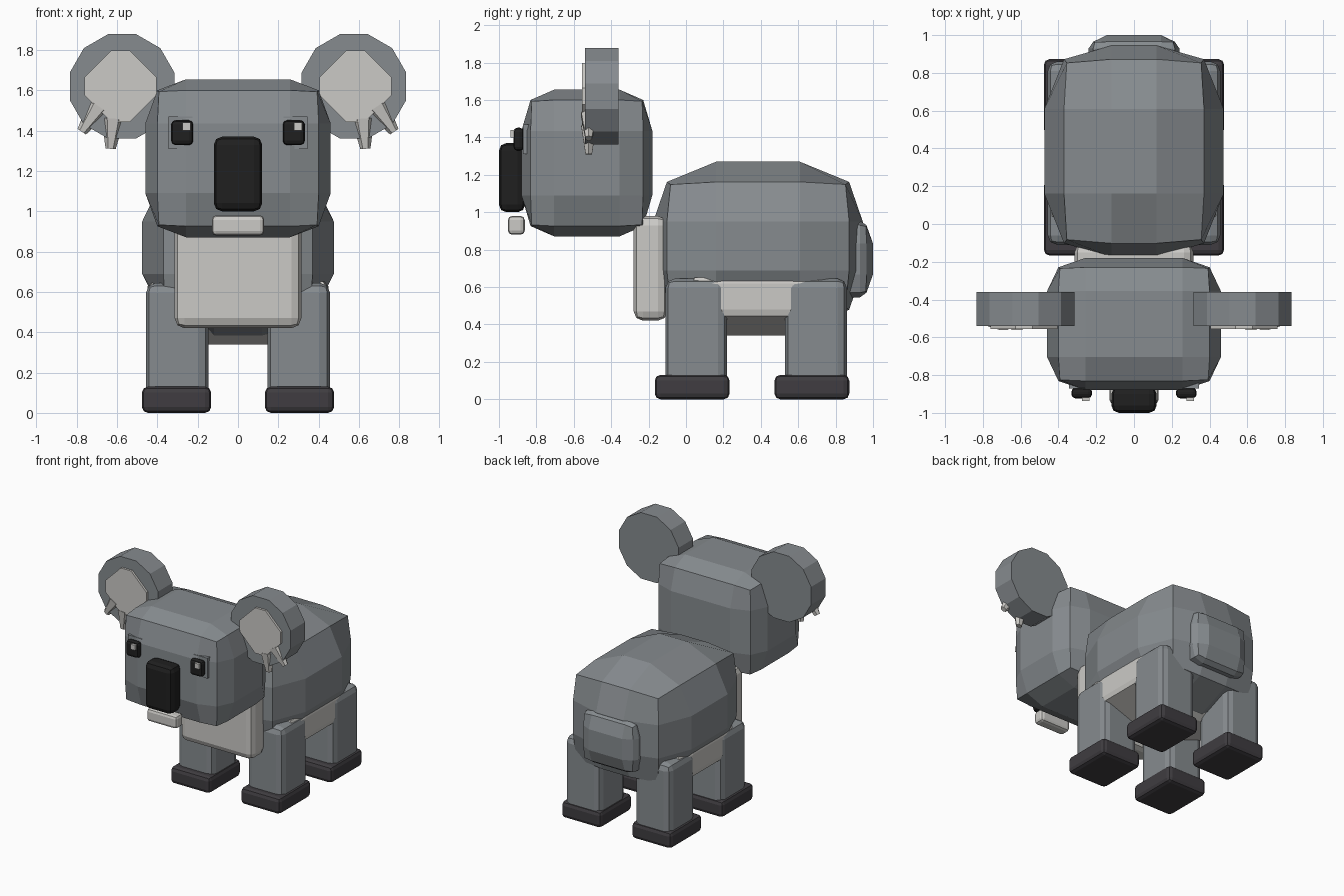
import bpy, bmesh, math
from mathutils import Vector

cube = bpy.data.objects.get("Cube")
if cube:
    bpy.data.objects.remove(cube, do_unlink=True)


def material(name, r, g, b):
    m = bpy.data.materials.new(name)
    m.use_nodes = True
    m.diffuse_color = (r, g, b, 1)
    m.node_tree.nodes["Principled BSDF"].inputs["Base Color"].default_value = (r, g, b, 1)
    return m


FUR = material("grey fur", .24, .26, .275)
PALE = material("pale fur", .60, .59, .565)
PAW = material("dark paw", .05, .046, .052)
BLACK = material("black", .014, .014, .014)


def finish(bm, name, mat):
    bmesh.ops.recalc_face_normals(bm, faces=bm.faces)
    mesh = bpy.data.meshes.new(name)
    bm.to_mesh(mesh)
    bm.free()
    mesh.materials.append(mat)
    obj = bpy.data.objects.new(name, mesh)
    bpy.context.collection.objects.link(obj)
    return obj


def pillow(name, mat, center, half, inner, edge, corner=.96):
    """Box with three segments per side whose edges and corners are drawn in."""
    bm = bmesh.new()
    bmesh.ops.create_cube(bm, size=2)
    bmesh.ops.subdivide_edges(bm, edges=bm.edges[:], cuts=2, use_grid_fill=True)
    for v in bm.verts:
        outer = [abs(c) > .9 for c in v.co]
        count = sum(outer)
        for i in range(3):
            pull = inner[i]
            if outer[i]:
                pull = (1, edge[i], edge[i] * corner)[count - 1]
            v.co[i] = center[i] + math.copysign(half[i] * pull, v.co[i])
    return finish(bm, name, mat)


def box(name, mat, center, half, bevel, segments=2):
    """Box with rounded edges."""
    bm = bmesh.new()
    bmesh.ops.create_cube(bm, size=2)
    for v in bm.verts:
        v.co = Vector(center) + v.co * Vector(half)
    if bevel:
        bmesh.ops.bevel(bm, geom=bm.edges[:], offset=bevel, segments=segments,
                        profile=.5, affect='EDGES')
    return finish(bm, name, mat)


def plate(name, mat, outline, front, back):
    """Outline in x and z, extruded from front to back along y."""
    bm = bmesh.new()
    face = bm.faces.new([bm.verts.new((x, front, z)) for x, z in outline])
    new = bmesh.ops.extrude_face_region(bm, geom=[face])["geom"]
    for v in new:
        if isinstance(v, bmesh.types.BMVert):
            v.co.y = back
    return finish(bm, name, mat)


def tuft(name, start, end):
    """Tapered hair tuft."""
    start, end = Vector(start), Vector(end)
    bm = bmesh.new()
    bmesh.ops.create_cone(bm, cap_ends=True, segments=6, radius1=.058, radius2=.025,
                          depth=(end - start).length)
    turn = (end - start).to_track_quat('Z', 'Y')
    for v in bm.verts:
        v.co = turn @ v.co + (start + end) / 2
        v.co.y = start.y + (v.co.y - start.y) * .8
    return finish(bm, name, PALE)


# Body, belly, chest and tail
pillow("body", FUR, (0, .385, .82), (.475, .56, .45), (.25, .4, .29), (.78, .87, .76))
pillow("belly", PALE, (0, .375, .55), (.45, .36, .21), (.33, .5, .33), (.98, .95, .5))
box("chest", PALE, (0, -.19, .70), (.315, .09, .28), .05)
pillow("tail", FUR, (0, .9, .75), (.24, .1, .205), (.6, .3, .4), (.9, .65, .88))

# Head and face
pillow("head", FUR, (0, -.53, 1.263), (.46, .35, .392), (.56, .5, .44), (.87, .86, .86), .98)
box("nose", BLACK, (0, -.93, 1.185), (.12, .07, .185), .04)
box("chin", PALE, (0, -.907, .93), (.13, .045, .05), .022)

for side, label in ((1, "left"), (-1, "right")):
    # Eyes
    box(label + "_eye_socket", FUR, (side * .285, -.85, 1.39), (.06, .022, .08), 0)
    box(label + "_eye", BLACK, (side * .277, -.895, 1.39), (.055, .028, .062), .022)
    box(label + "_eye_glint", PALE, (side * .277 + .021, -.92, 1.42), (.02, .018, .02), 0)

    # Ears
    ear_x, ear_z = side * .575, 1.62
    rim = []
    for i in range(12):
        a = math.radians(30 * i + 15)
        rim.append((ear_x + .268 * math.cos(a), ear_z + .268 * math.sin(a)))
    plate(label + "_ear", FUR, rim, -.54, -.36)
    w, n = .178, .045
    diamond = [(w, n), (n, w), (-n, w), (-w, n), (-w, -n), (-n, -w), (n, -w), (w, -n)]
    plate(label + "_inner_ear", PALE,
          [(ear_x + side * .008 + x, ear_z + z) for x, z in diamond], -.557, -.53)
    tuft(label + "_outer_tuft", (side * .69, -.52, 1.52), (side * .775, -.52, 1.395))
    tuft(label + "_lower_tuft", (side * .62, -.52, 1.46), (side * .632, -.52, 1.31))

    # Legs and paws
    for place, y in (("front", .055), ("hind", .695)):
        box(f"{label}_{place}_leg", FUR, (side * .302, y, .36), (.155, .165, .285), .05)
        box(f"{label}_{place}_paw", PAW, (side * .305, y - .022, .065), (.172, .2, .065), .03)
